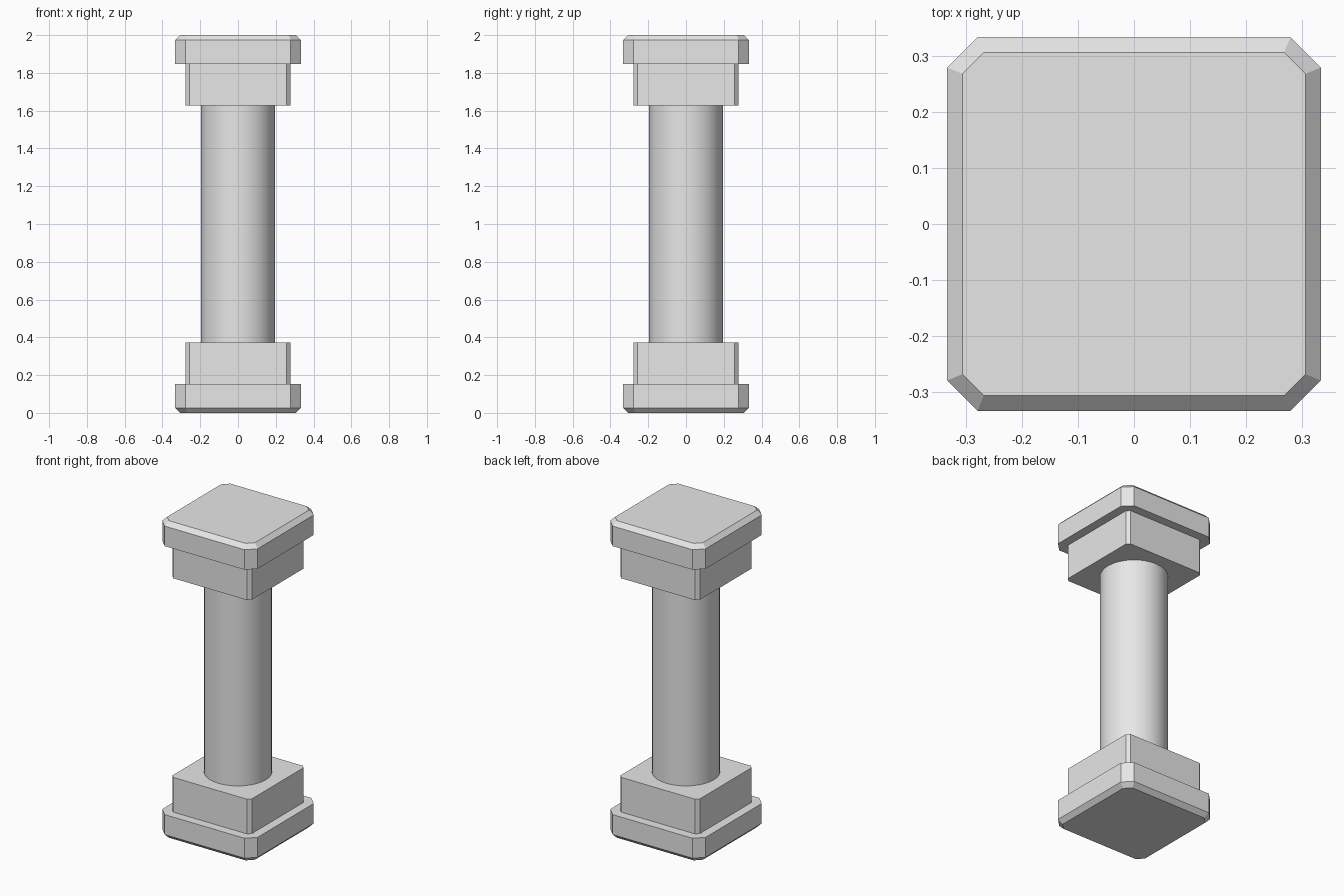
import bpy
import bmesh

cube = bpy.data.objects.get("Cube")
if cube:
    bpy.data.objects.remove(cube, do_unlink=True)

# One stone colour for the whole column
stone = bpy.data.materials.new("grey_stone")
stone.use_nodes = True
stone.diffuse_color = (0.8, 0.8, 0.8, 1)
stone.node_tree.nodes["Principled BSDF"].inputs["Base Color"].default_value = (0.8, 0.8, 0.8, 1)


def corner_cut_ring(bm, half, cut, z):
    """Square outline with its four corners cut off."""
    k = half - cut
    points = []
    x1, y1, x2, y2 = half, -k, half, k
    for _ in range(4):
        points += [(x1, y1, z), (x2, y2, z)]
        x1, y1, x2, y2 = -y1, x1, -y2, x2
    return [bm.verts.new(p) for p in points]


def block(name, half, cut, levels):
    """Stack of outlines; levels are (z, inset) pairs from low to high."""
    bm = bmesh.new()
    # Keep the inset even on the straight and diagonal sides
    rings = [corner_cut_ring(bm, half - d, cut - 0.586 * d, z) for z, d in levels]
    for low, high in zip(rings, rings[1:]):
        for i in range(8):
            j = (i + 1) % 8
            bm.faces.new((low[i], low[j], high[j], high[i]))
    bm.faces.new(reversed(rings[0]))
    bm.faces.new(rings[-1])
    bmesh.ops.recalc_face_normals(bm, faces=bm.faces)
    mesh = bpy.data.meshes.new(name)
    bm.to_mesh(mesh)
    bm.free()
    mesh.materials.append(stone)
    obj = bpy.data.objects.new(name, mesh)
    bpy.context.collection.objects.link(obj)
    return obj


# Heights of the lower half; the upper half mirrors them
BEVEL, SLAB_TOP, BLOCK_TOP, HEIGHT = 0.027, 0.153, 0.372, 2.0
slab_levels = [(0, BEVEL), (BEVEL, 0), (SLAB_TOP, 0)]
block_levels = [(SLAB_TOP, 0), (BLOCK_TOP, 0)]


def flipped(levels):
    return [(HEIGHT - z, d) for z, d in reversed(levels)]


# Base and capital
block("base_slab", 0.333, 0.054, slab_levels)
block("base_block", 0.277, 0.019, block_levels)
block("capital_block", 0.277, 0.019, flipped(block_levels))
block("capital_slab", 0.333, 0.054, flipped(slab_levels))

# Round shaft
bpy.ops.mesh.primitive_cylinder_add(vertices=32, radius=0.195,
                                    depth=HEIGHT - 2 * BLOCK_TOP,
                                    location=(0, 0, HEIGHT / 2))
shaft = bpy.context.object
shaft.name = "shaft"
shaft.data.materials.append(stone)
bpy.ops.object.shade_smooth_by_angle()
